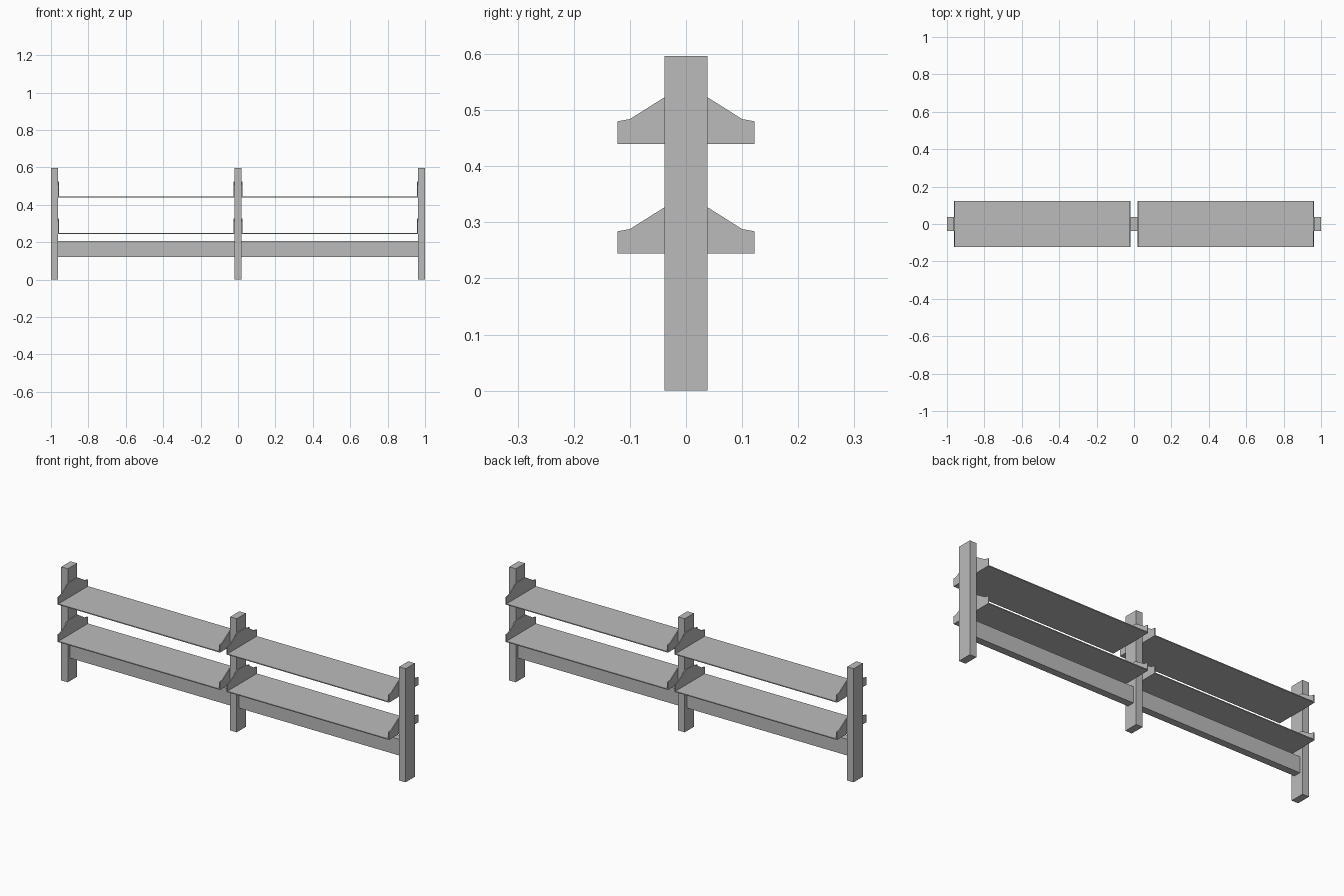
import bpy
import bmesh

cube = bpy.data.objects.get("Cube")
if cube:
    bpy.data.objects.remove(cube, do_unlink=True)

# Single painted-metal grey
grey = bpy.data.materials.new("plain_grey")
grey.use_nodes = True
colour = (0.5, 0.5, 0.5, 1)
grey.diffuse_color = colour
grey.node_tree.nodes["Principled BSDF"].inputs["Base Color"].default_value = colour


def extrude_x(name, outline, x0, x1):
    """Solid made by sweeping a (y, z) outline from x0 to x1."""
    bm = bmesh.new()
    face = bm.faces.new([bm.verts.new((x0, y, z)) for y, z in outline])
    swept = bmesh.ops.extrude_face_region(bm, geom=[face])["geom"]
    verts = [v for v in swept if isinstance(v, bmesh.types.BMVert)]
    bmesh.ops.translate(bm, vec=(x1 - x0, 0, 0), verts=verts)
    bmesh.ops.recalc_face_normals(bm, faces=bm.faces)
    mesh = bpy.data.meshes.new(name)
    bm.to_mesh(mesh)
    bm.free()
    mesh.materials.append(grey)
    obj = bpy.data.objects.new(name, mesh)
    bpy.context.collection.objects.link(obj)
    return obj


def rectangle(half_depth, z0, z1):
    return [(-half_depth, z0), (half_depth, z0), (half_depth, z1), (-half_depth, z1)]


POST_W, HEIGHT = 0.038, 0.596
SHEET = 0.005
HALF_DEPTH = 0.122

# Three upright posts
for name, x in (("right_post", -1), ("middle_post", -POST_W / 2), ("left_post", 1 - POST_W)):
    extrude_x(name, rectangle(0.038, 0, HEIGHT), x, x + POST_W)

# Each bay has a lower rail and two sheet shelves with upturned ends
for side, x0, x1 in (("right", POST_W - 1, -POST_W / 2), ("left", POST_W / 2, 1 - POST_W)):
    extrude_x(side + "_rail", rectangle(0.019, 0.12, 0.205), x0, x1)
    for level, z in (("lower", 0.244), ("upper", 0.44)):
        name = side + "_" + level
        extrude_x(name + "_shelf", rectangle(HALF_DEPTH, z, z + SHEET), x0 + SHEET, x1 - SHEET)
        # Symmetric bracket profile
        half = [(HALF_DEPTH, z), (HALF_DEPTH, z + 0.04), (0.1, z + 0.044), (0.038, z + 0.083)]
        outline = half + [(-y, h) for y, h in reversed(half)]
        extrude_x(name + "_bracket_a", outline, x0, x0 + SHEET)
        extrude_x(name + "_bracket_b", outline, x1 - SHEET, x1)
